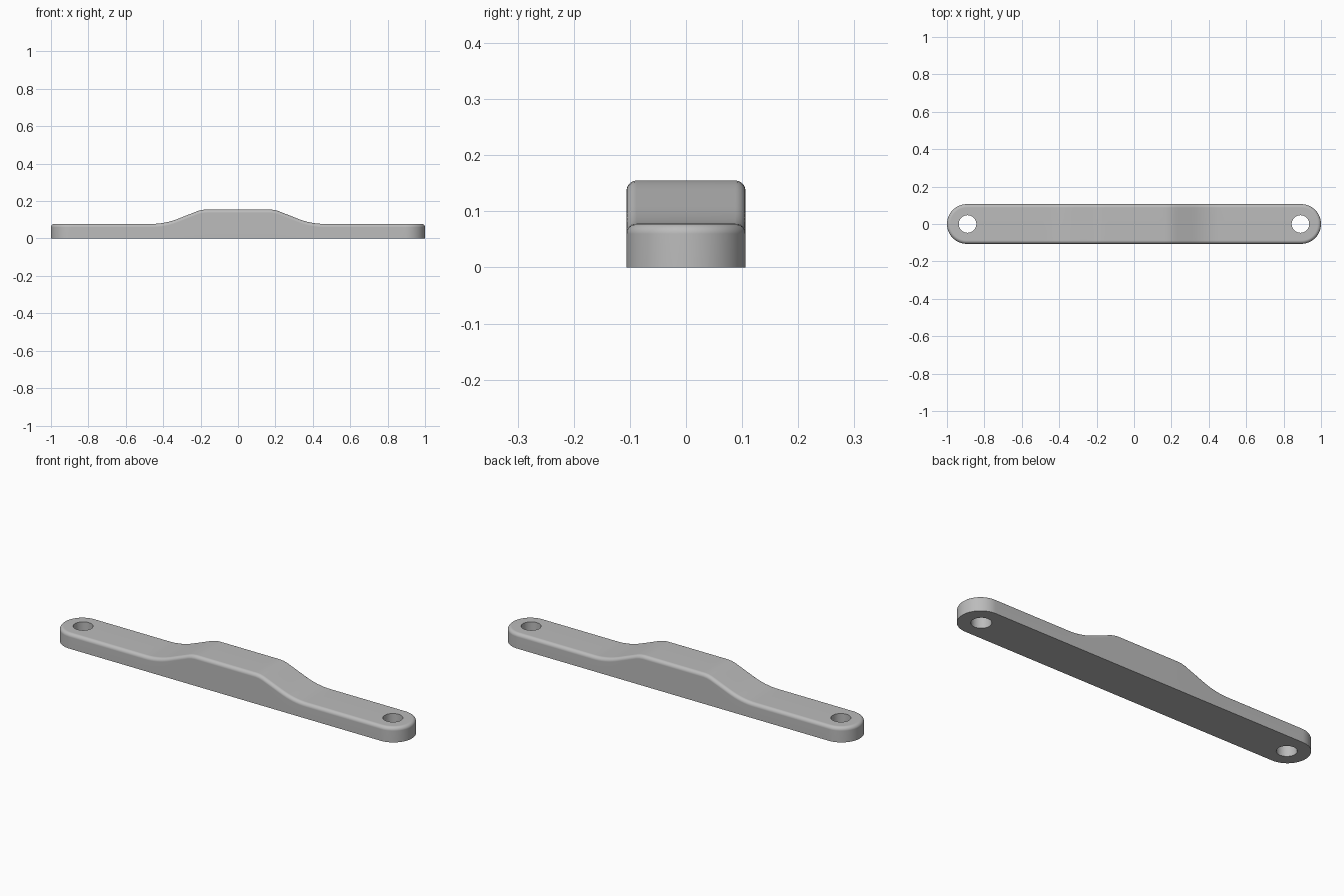
import bpy
import bmesh
import math

HALF_W = 0.106      # half width, also the radius of the rounded ends
LOW, HIGH = 0.078, 0.155
FILLET = 0.018
HOLE_X, HOLE_R = 0.89, 0.047

old = bpy.data.objects.get("Cube")
if old:
    bpy.data.objects.remove(old, do_unlink=True)

grey = bpy.data.materials.new("plain grey")
grey.use_nodes = True
colour = (0.5, 0.5, 0.5, 1)
grey.diffuse_color = colour
grey.node_tree.nodes["Principled BSDF"].inputs["Base Color"].default_value = colour


def top_height(x):
    """Raised middle: convex curve, straight ramp, concave curve, flat end."""
    a, b, c, d = 0.17, 0.22, 0.32, 0.46
    x = min(max(abs(x), a), d)
    slope = (HIGH - LOW) / ((b - a) / 2 + (c - b) + (d - c) / 2)
    if x < b:
        return HIGH - slope * (x - a) ** 2 / (2 * (b - a))
    if x > c:
        return LOW + slope * (d - x) ** 2 / (2 * (d - c))
    return HIGH - slope * (x - (a + b) / 2)


# Front half of the outline, as (spine x, direction x, direction y)
STEPS, RUNS = 16, 92
spine = 1 - HALF_W
half = []
for i in range(STEPS + 1):
    t = math.pi / 2 * i / STEPS
    half.append((-spine, -math.cos(t), -math.sin(t)))
for i in range(1, RUNS):
    half.append((-spine + 2 * spine * i / RUNS, 0, -1))
half += [(-x, -dx, dy) for x, dx, dy in half[STEPS::-1]]
last = len(half) - 1
outline = half + [(x, dx, -dy) for x, dx, dy in half[-2:0:-1]]
count = len(outline)

# Bar: stacked rings for the wall and rounded upper edge
bm = bmesh.new()


def add_ring(inset, drop):
    ring = []
    for sx, dx, dy in outline:
        r = HALF_W - inset
        x = sx + dx * r
        z = 0 if drop is None else top_height(x) - drop
        ring.append(bm.verts.new((x, dy * r, z)))
    return ring


rings = [add_ring(0, None)]
for i in range(7):
    t = math.pi / 2 * i / 6
    rings.append(add_ring(FILLET * (1 - math.cos(t)), FILLET * (1 - math.sin(t))))
for low, high in zip(rings, rings[1:]):
    for i in range(count):
        j = (i + 1) % count
        bm.faces.new((low[i], low[j], high[j], high[i]))

# Underside, and the top as strips running across the bar
bm.faces.new(rings[0][::-1])
top = rings[-1]
for i in range(last):
    strip = [top[i], top[i + 1], top[(count - i - 1) % count], top[(count - i) % count]]
    bm.faces.new(list(dict.fromkeys(strip)))
bmesh.ops.recalc_face_normals(bm, faces=bm.faces)
mesh = bpy.data.meshes.new("handle_bar")
bm.to_mesh(mesh)
bm.free()
bar = bpy.data.objects.new("handle_bar", mesh)
bpy.context.collection.objects.link(bar)
mesh.materials.append(grey)

# Screw holes through both ends
for side, name in ((-1, "right"), (1, "left")):
    bpy.ops.mesh.primitive_cylinder_add(vertices=48, radius=HOLE_R, depth=0.4,
                                        location=(side * HOLE_X, 0, 0))
    cutter = bpy.context.object
    cutter.name = name + "_hole_cutter"
    cutter.data.materials.append(grey)
    bpy.ops.object.select_all(action="DESELECT")
    bpy.context.view_layer.objects.active = bar
    bar.select_set(True)
    cut = bar.modifiers.new(name + "_hole", "BOOLEAN")
    cut.operation = "DIFFERENCE"
    cut.solver = "EXACT"
    cut.object = cutter
    bpy.ops.object.modifier_apply(modifier=cut.name)
    bpy.data.objects.remove(cutter, do_unlink=True)

# Smooth curves with crisp hole rims and bottom edge
bpy.ops.object.shade_smooth_by_angle(angle=math.radians(30))
normals = bar.modifiers.new("even_shading", "WEIGHTED_NORMAL")
normals.keep_sharp = True
